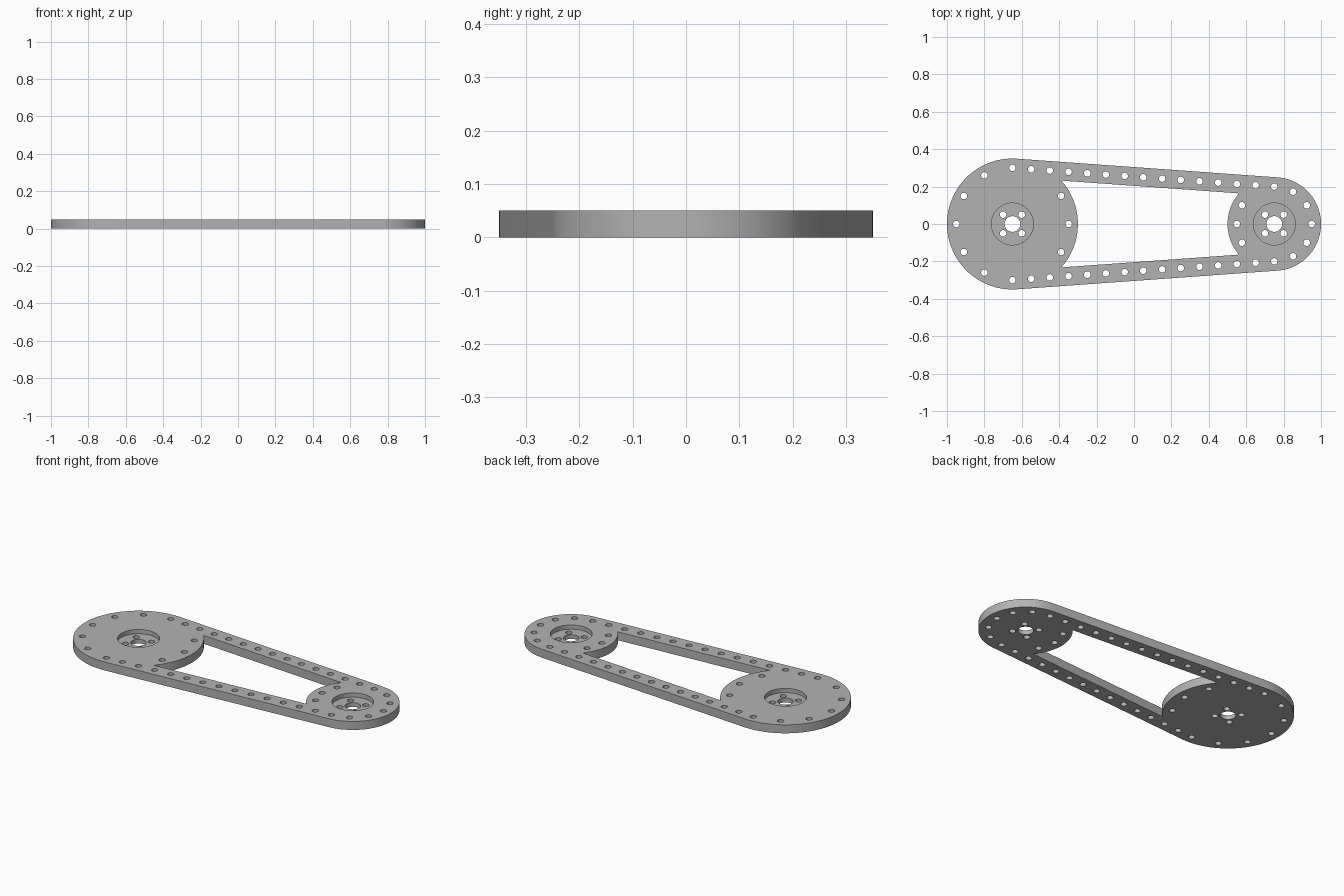
import bpy, bmesh
from math import sin, cos, pi, asin, acos, radians

if "Cube" in bpy.data.objects:
    bpy.data.objects.remove(bpy.data.objects["Cube"])

# Main dimensions
THICK, FLOOR = 0.05, 0.025
BIG_X, BIG_R = -0.65, 0.35
SMALL_X, SMALL_R = 0.75, 0.25
BAR, INSET, BOLT_R = 0.1, 0.05, 0.0175
SPAN = SMALL_X - BIG_X
NORMAL = pi / 2 - asin((BIG_R - SMALL_R) / SPAN)   # direction the upper bar faces

metal = bpy.data.materials.new("grey metal")
metal.use_nodes = True
grey = (0.45, 0.45, 0.45, 1)
metal.diffuse_color = grey
metal.node_tree.nodes["Principled BSDF"].inputs["Base Color"].default_value = grey


def arc(x, y, r, start, end, n):
    return [(x + r * cos(start + (end - start) * i / n),
             y + r * sin(start + (end - start) * i / n)) for i in range(n + 1)]


def circle(x, y, r, n):
    return arc(x, y, r, 0, 2 * pi, n)[:-1]


def prisms(name, outlines, z0, z1):
    """One object holding an upright prism for each outline."""
    bm = bmesh.new()
    for outline in outlines:
        face = bm.faces.new([bm.verts.new((x, y, z0)) for x, y in outline])
        top = bmesh.ops.extrude_face_region(bm, geom=[face])["geom"]
        for v in top:
            if isinstance(v, bmesh.types.BMVert):
                v.co.z = z1
    bmesh.ops.recalc_face_normals(bm, faces=bm.faces[:])
    mesh = bpy.data.meshes.new(name)
    bm.to_mesh(mesh)
    bm.free()
    mesh.materials.append(metal)
    obj = bpy.data.objects.new(name, mesh)
    bpy.context.collection.objects.link(obj)
    return obj


# Link plate: two round ends joined by tangent edges
plate = prisms("link_plate", [
    arc(BIG_X, 0, BIG_R, NORMAL, 2 * pi - NORMAL, 48)
    + arc(SMALL_X, 0, SMALL_R, -NORMAL, NORMAL, 48)], 0, THICK)

# Window between the discs and the two bars
big_a = NORMAL - acos((BIG_R - BAR) / BIG_R)
small_a = NORMAL + acos((SMALL_R - BAR) / SMALL_R)
window = (arc(BIG_X, 0, BIG_R, -big_a, big_a, 20)
          + arc(SMALL_X, 0, SMALL_R, small_a, 2 * pi - small_a, 20))

# Bolt holes around each rim
holes = [window]
for x, r, angles in ((BIG_X, BIG_R, (0, 30, 120, 150, 180, 210, 240, 330)),
                     (SMALL_X, SMALL_R, (0, 30, 60, 150, 180, 210, 300, 330))):
    for a in map(radians, angles):
        holes.append(circle(x + (r - INSET) * cos(a), (r - INSET) * sin(a), BOLT_R, 20))
    # Shaft hole and its four hub bolts
    holes.append(circle(x, 0, 0.042, 32))
    holes += [circle(x + sx * 0.05, sy * 0.05, BOLT_R, 20)
              for sx in (-1, 1) for sy in (-1, 1)]

# Bolt holes along both bars
for i in range(15):
    t = i / 14
    y = BIG_R - INSET - t * (BIG_R - SMALL_R)
    holes += [circle(BIG_X + t * SPAN, s * y, BOLT_R, 20) for s in (-1, 1)]

# Cut the openings, then the bearing recesses in the top
cutters = [prisms("opening_cutter", holes, -0.1, 0.15),
           prisms("recess_cutter", [circle(x, 0, 0.112, 64) for x in (BIG_X, SMALL_X)],
                  FLOOR, 0.15)]
bpy.ops.object.select_all(action="DESELECT")
plate.select_set(True)
bpy.context.view_layer.objects.active = plate
for cutter in cutters:
    mod = plate.modifiers.new(cutter.name, "BOOLEAN")
    mod.operation, mod.solver, mod.object = "DIFFERENCE", "EXACT", cutter
    bpy.ops.object.modifier_apply(modifier=mod.name)
    bpy.data.objects.remove(cutter)

bpy.ops.object.shade_smooth_by_angle(angle=radians(30))
